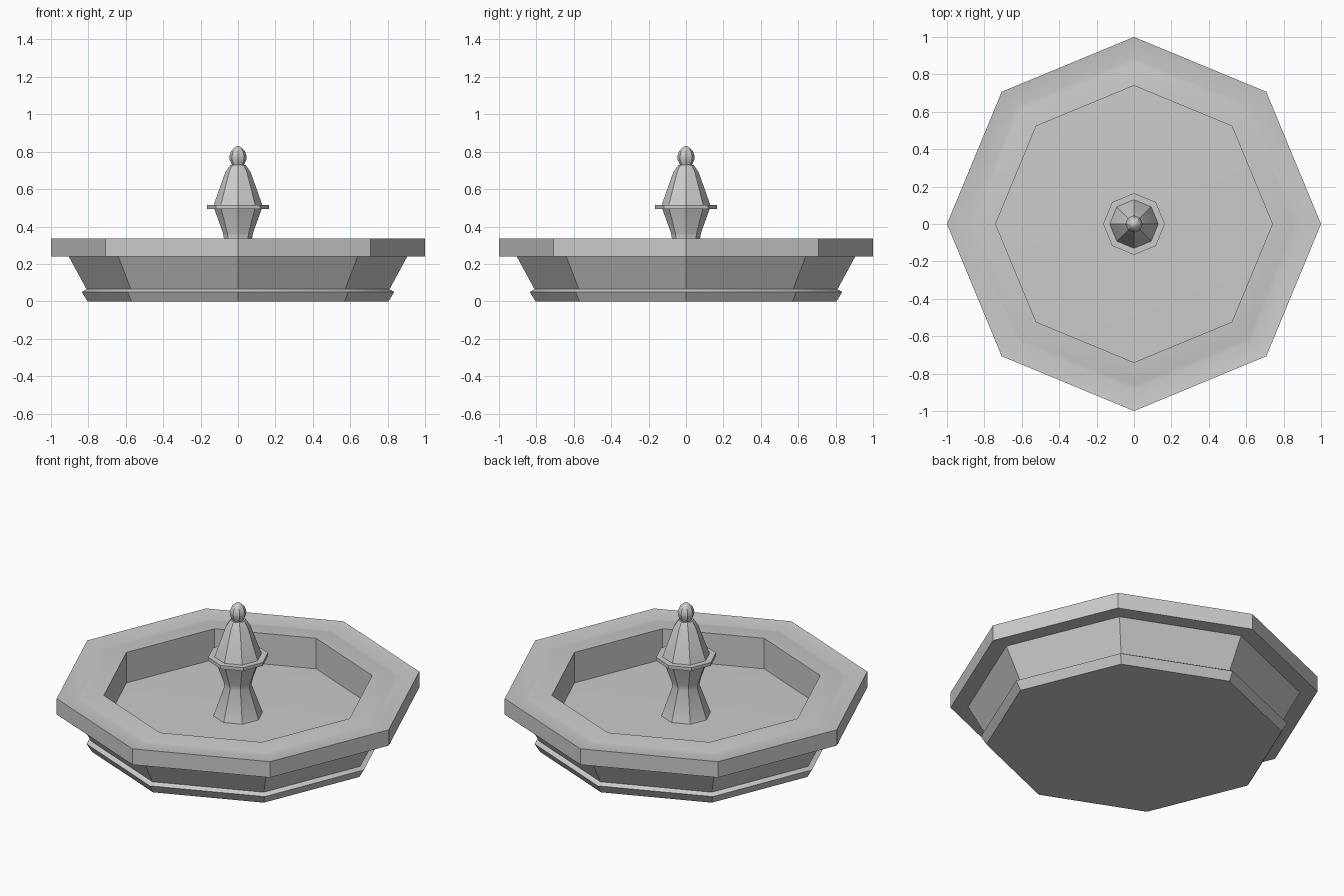
import bpy, bmesh
from math import cos, sin, pi, radians

if "Cube" in bpy.data.objects:
    bpy.data.objects.remove(bpy.data.objects["Cube"])

SIDES = 8


def lathe(name, profile, smooth=True):
    """Revolve (radius, z) points into an eight-sided body; radius 0 closes to a point."""
    bm = bmesh.new()
    rings = []
    for r, z in profile:
        if r == 0:
            rings.append([bm.verts.new((0, 0, z))] * SIDES)
        else:
            rings.append([bm.verts.new((r * cos(2 * pi * i / SIDES), r * sin(2 * pi * i / SIDES), z))
                          for i in range(SIDES)])
    for low, high in zip(rings, rings[1:]):
        for i in range(SIDES):
            j = (i + 1) % SIDES
            corners = list(dict.fromkeys((low[i], low[j], high[j], high[i])))
            bm.faces.new(corners)
    bmesh.ops.recalc_face_normals(bm, faces=bm.faces)
    mesh = bpy.data.meshes.new(name)
    bm.to_mesh(mesh)
    bm.free()
    obj = bpy.data.objects.new(name, mesh)
    bpy.context.collection.objects.link(obj)
    if smooth:
        bpy.ops.object.select_all(action='DESELECT')
        obj.select_set(True)
        bpy.context.view_layer.objects.active = obj
        bpy.ops.object.shade_smooth_by_angle(angle=radians(30))
    return obj


# Basin: foot moulding, flared wall, overhanging rim with shallow groove, pool floor
lathe("basin", [
    (0, 0), (0.805, 0), (0.835, 0.05), (0.81, 0.065),
    (0.905, 0.24), (1.0, 0.24), (1.0, 0.335),
    (0.89, 0.32), (0.86, 0.325), (0.74, 0.333),
    (0.74, 0.15), (0, 0.165)])

# Central pedestal: flared foot, waist, bowl, flange and tapered cap
lathe("pedestal", [
    (0, 0.155), (0.138, 0.155), (0.075, 0.335), (0.08, 0.365),
    (0.127, 0.495), (0.165, 0.495), (0.165, 0.515),
    (0.13, 0.515), (0.068, 0.69), (0.042, 0.728), (0, 0.728)])

# Pointed ball on top
lathe("finial", [
    (0, 0.725), (0.03, 0.725), (0.044, 0.755), (0.046, 0.775),
    (0.038, 0.802), (0.018, 0.822), (0, 0.832)])
